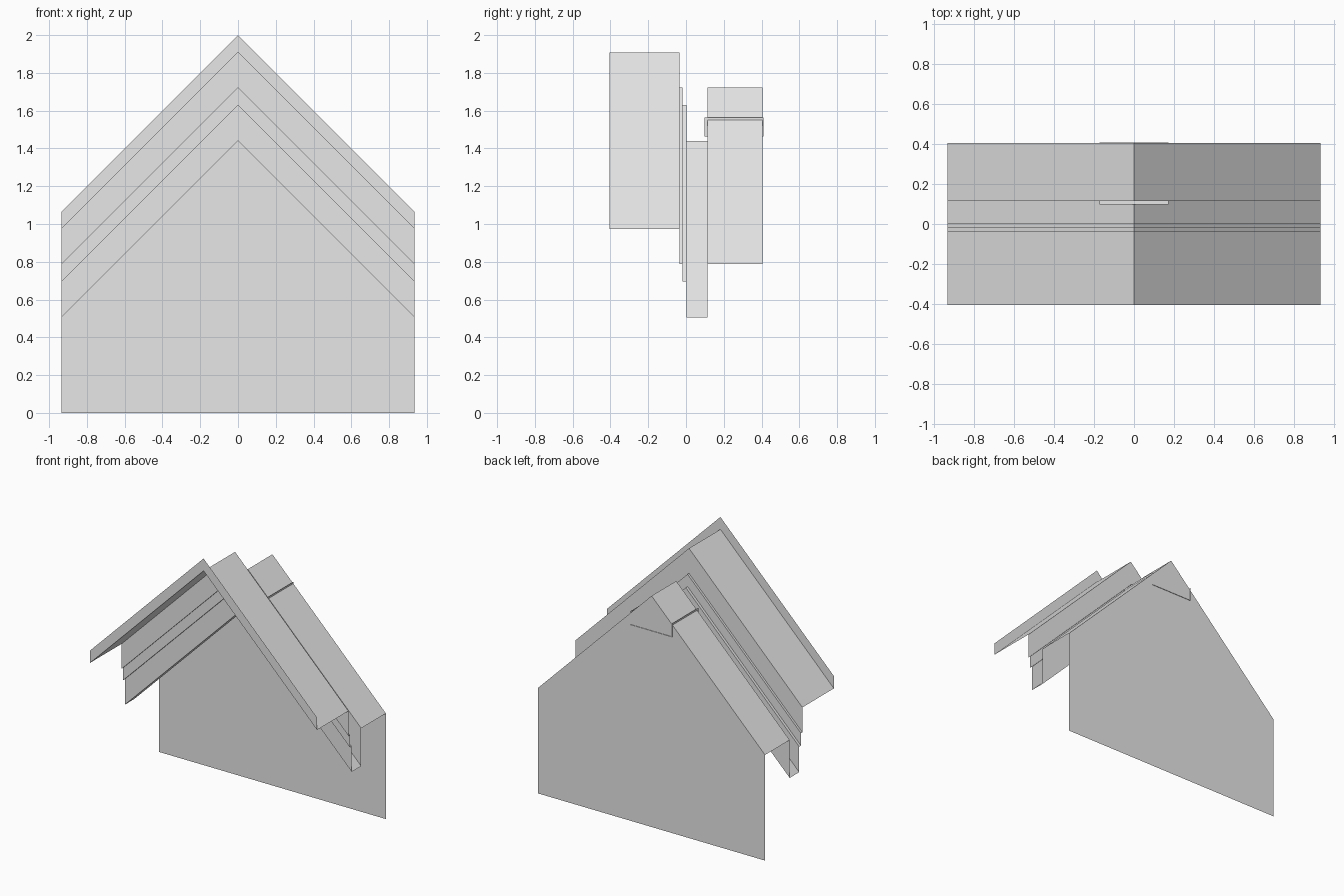
import bpy

cube = bpy.data.objects.get("Cube")
if cube:
    bpy.data.objects.remove(cube, do_unlink=True)

HALF_WIDTH = 0.935

grey = bpy.data.materials.new("plain grey")
grey.use_nodes = True
grey.diffuse_color = (0.8, 0.8, 0.8, 1)
grey.node_tree.nodes["Principled BSDF"].inputs["Base Color"].default_value = (0.8, 0.8, 0.8, 1)


def add_sheet(name, rows):
    """Join equally long rows of points into a sheet of quads."""
    n = len(rows[0])
    verts = [p for row in rows for p in row]
    faces = [(i * n + j, (i + 1) * n + j, (i + 1) * n + j + 1, i * n + j + 1)
             for i in range(len(rows) - 1) for j in range(n - 1)]
    mesh = bpy.data.meshes.new(name)
    mesh.from_pydata(verts, [], faces)
    mesh.materials.append(grey)
    obj = bpy.data.objects.new(name, mesh)
    bpy.context.collection.objects.link(obj)
    return obj


def gable_row(y, apex):
    """One 45 degree gable line, given its depth and ridge height."""
    return [(x, y, apex - abs(x)) for x in (-HALF_WIDTH, 0, HALF_WIDTH)]


def add_gable(name, profile):
    return add_sheet(name, [gable_row(y, z) for y, z in profile])


# Overhanging eave: front fascia and the sheet behind it
add_gable("eave_overhang", [(-0.405, 2.0), (-0.405, 1.908), (-0.035, 1.908)])

# Stepped trim boards below the eave
add_gable("trim_steps", [(-0.035, 1.908), (-0.035, 1.722), (-0.018, 1.722),
                         (-0.018, 1.63), (0.003, 1.63), (0.003, 1.44),
                         (0.115, 1.44), (0.115, 1.722)])

# Recessed sheet running back to the wall
add_gable("rear_soffit", [(0.115, 1.722), (0.405, 1.722)])

# Gable wall
wall_top = gable_row(0.405, 1.722)
add_sheet("gable_wall", [wall_top, [(x, y, 0) for x, y, z in wall_top]])

# Small open channel under the ridge
channel = [(-0.172, 1.563), (-0.172, 1.463), (0.172, 1.463), (0.172, 1.563)]
add_sheet("ridge_channel", [[(x, y, z) for x, z in channel] for y in (0.098, 0.409)])
